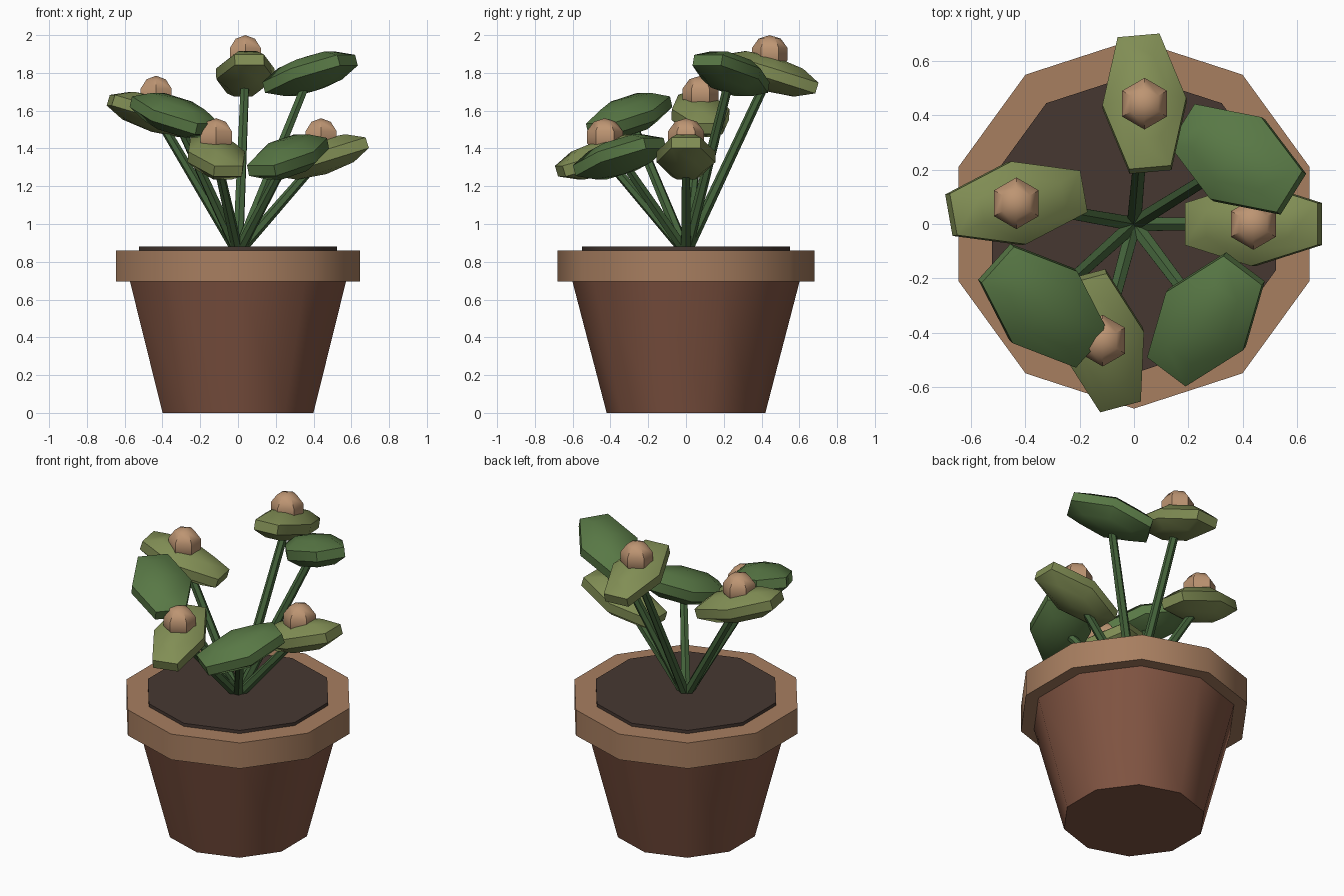
import bpy, math
from mathutils import Vector, Matrix

if "Cube" in bpy.data.objects:
    bpy.data.objects.remove(bpy.data.objects["Cube"])


def material(name, rgb):
    m = bpy.data.materials.new(name)
    m.diffuse_color = (*rgb, 1)
    m.use_nodes = True
    m.node_tree.nodes["Principled BSDF"].inputs["Base Color"].default_value = m.diffuse_color
    return m


CLAY = material("clay", (0.22, 0.09, 0.055))
RIM = material("rim_clay", (0.39, 0.21, 0.117))
SOIL = material("soil", (0.061, 0.039, 0.031))
STEM = material("stem_green", (0.06, 0.13, 0.045))
DARK = material("dark_leaf", (0.098, 0.188, 0.06))
LIGHT = material("light_leaf", (0.22, 0.27, 0.09))
BUD = material("bud", (0.51, 0.30, 0.17))


def finish(name, mat):
    o = bpy.context.object
    o.name = name
    o.data.materials.append(mat)
    bpy.ops.object.shade_smooth_by_angle(angle=math.radians(40))
    return o


def frustum(name, mat, r1, r2, z1, z2):
    bpy.ops.mesh.primitive_cone_add(vertices=10, radius1=r1, radius2=r2, depth=z2 - z1,
                                    location=(0, 0, (z1 + z2) / 2))
    return finish(name, mat)


def stem(name, top, base=Vector((0, 0, 0.85)), r1=0.03, r2=0.024):
    d = top - base
    bpy.ops.mesh.primitive_cone_add(vertices=6, radius1=r1, radius2=r2, depth=d.length,
                                    location=(top + base) / 2,
                                    rotation=d.to_track_quat('Z', 'Y').to_euler())
    return finish(name, STEM)


def blob(name, mat, loc, scale, rot=(0, 0, 0)):
    # Six-sided squashed ball, used for leaves and buds
    bpy.ops.mesh.primitive_uv_sphere_add(segments=6, ring_count=5, radius=1,
                                         location=loc, rotation=rot)
    o = bpy.context.object
    o.data.transform(Matrix.Diagonal((*scale, 1)))
    return finish(name, mat)


# Pot, rim and soil
frustum("pot_body", CLAY, 0.42, 0.605, 0, 0.71)
frustum("pot_rim", RIM, 0.68, 0.68, 0.695, 0.86)
frustum("soil", SOIL, 0.55, 0.55, 0.80, 0.88)

# Plants: angle around the pot, distance out, leaf height, has a bud
PLANTS = [(0, 0.44, 1.355, True), (32, 0.45, 1.795, False), (85, 0.445, 1.795, True),
          (170, 0.44, 1.58, True), (222, 0.45, 1.575, False), (255, 0.445, 1.355, True),
          (307, 0.44, 1.355, False)]
for i, (deg, dist, z, has_bud) in enumerate(PLANTS, 1):
    a = math.radians(deg)
    c = Vector((dist * math.cos(a), dist * math.sin(a), z))
    stem(f"stem_{i}", c)
    size = (0.31, 0.163, 0.095) if has_bud else (0.297, 0.187, 0.095)
    blob(f"leaf_{i}", LIGHT if has_bud else DARK, c, size, (0, -0.3, -a))
    if has_bud:
        blob(f"bud_{i}", BUD, c + Vector((0, 0, 0.105)), (0.1, 0.1, 0.1))
